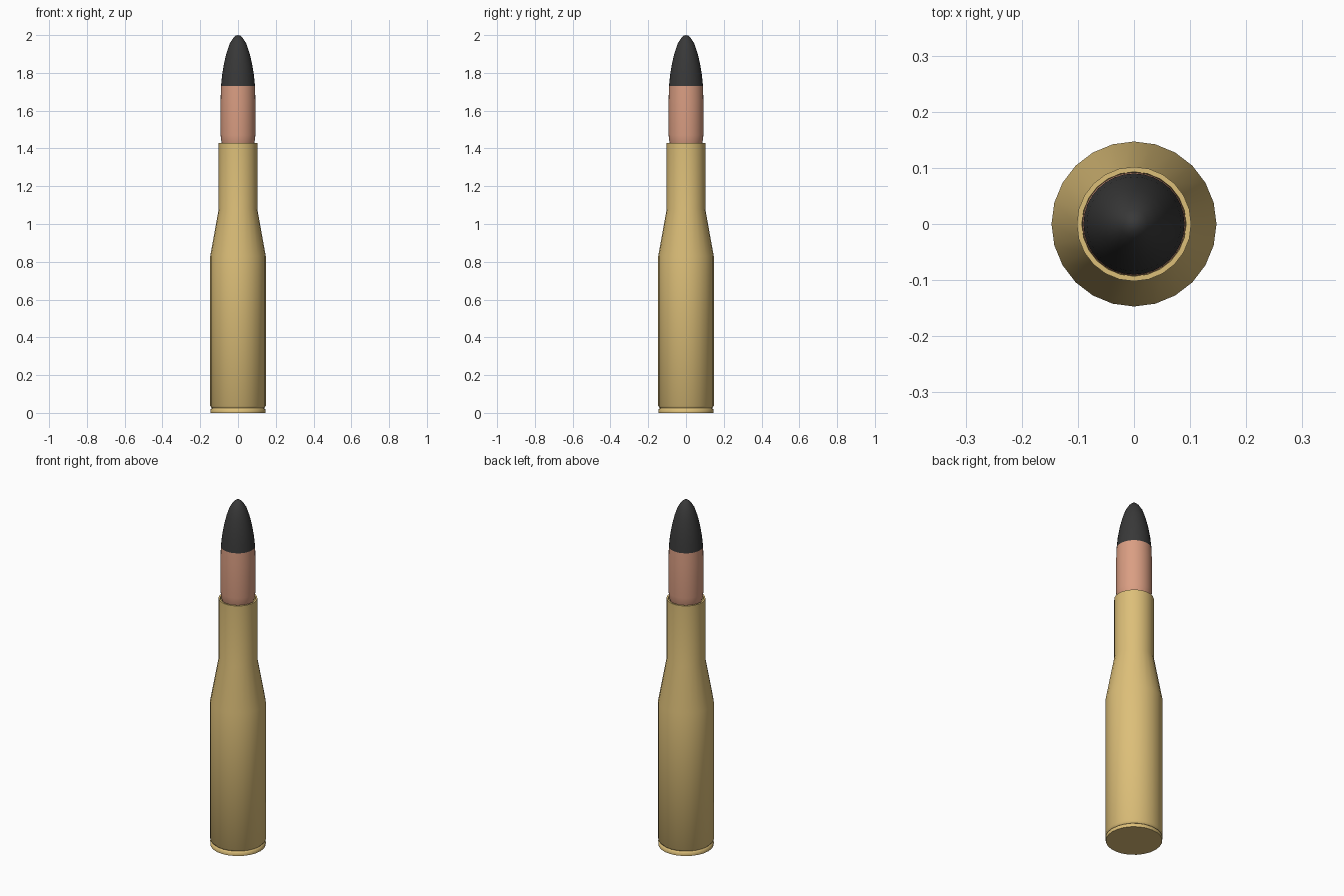
import bpy
import bmesh
from math import cos, sin, tau, radians

default = bpy.data.objects.get("Cube")
if default:
    bpy.data.objects.remove(default, do_unlink=True)


def material(name, rgb):
    mat = bpy.data.materials.new(name)
    mat.use_nodes = True
    mat.diffuse_color = (*rgb, 1)
    mat.node_tree.nodes["Principled BSDF"].inputs["Base Color"].default_value = (*rgb, 1)
    return mat


def lathe(name, profile, sides, mat, sharp_angle):
    """Turn a (radius, height) profile around z; radius 0 makes a point."""
    bm = bmesh.new()
    rings = []
    for r, z in profile:
        count = sides if r else 1
        rings.append([bm.verts.new((r * cos(tau * i / sides), r * sin(tau * i / sides), z))
                      for i in range(count)])
    for low, high in zip(rings, rings[1:]):
        for i in range(sides):
            j = (i + 1) % sides
            if len(high) == 1:
                bm.faces.new((low[i], low[j], high[0]))
            else:
                bm.faces.new((low[i], low[j], high[j], high[i]))
    # Flat caps on open ends
    if len(rings[0]) > 1:
        bm.faces.new(rings[0][::-1])
    if len(rings[-1]) > 1:
        bm.faces.new(rings[-1])
    mesh = bpy.data.meshes.new(name)
    bm.to_mesh(mesh)
    bm.free()
    mesh.materials.append(mat)
    obj = bpy.data.objects.new(name, mesh)
    bpy.context.collection.objects.link(obj)
    bpy.ops.object.select_all(action="DESELECT")
    obj.select_set(True)
    bpy.context.view_layer.objects.active = obj
    bpy.ops.object.shade_smooth_by_angle(angle=radians(sharp_angle))
    return obj


brass = material("brass", (0.72, 0.52, 0.19))
copper = material("copper", (0.70, 0.34, 0.225))
black = material("tip_black", (0.04, 0.04, 0.04))

# Case: rim, shallow extractor groove, body, shoulder, neck and mouth
lathe("case", [(0.145, 0), (0.147, 0.018), (0.138, 0.025), (0.147, 0.036),
               (0.147, 0.83), (0.102, 1.08), (0.102, 1.43), (0.093, 1.43),
               (0.091, 1.41)], 24, brass, 80)

# Bullet jacket, tucked in at its foot
lathe("bullet_jacket", [(0.080, 1.41), (0.088, 1.435), (0.092, 1.47),
                        (0.092, 1.66), (0.090, 1.73)], 32, copper, 60)

# Painted ogive tip
lathe("bullet_tip", [(0.090, 1.73), (0.084, 1.79), (0.074, 1.85), (0.061, 1.905),
                     (0.044, 1.955), (0.025, 1.985), (0.012, 1.997), (0, 2.0)],
      32, black, 60)
